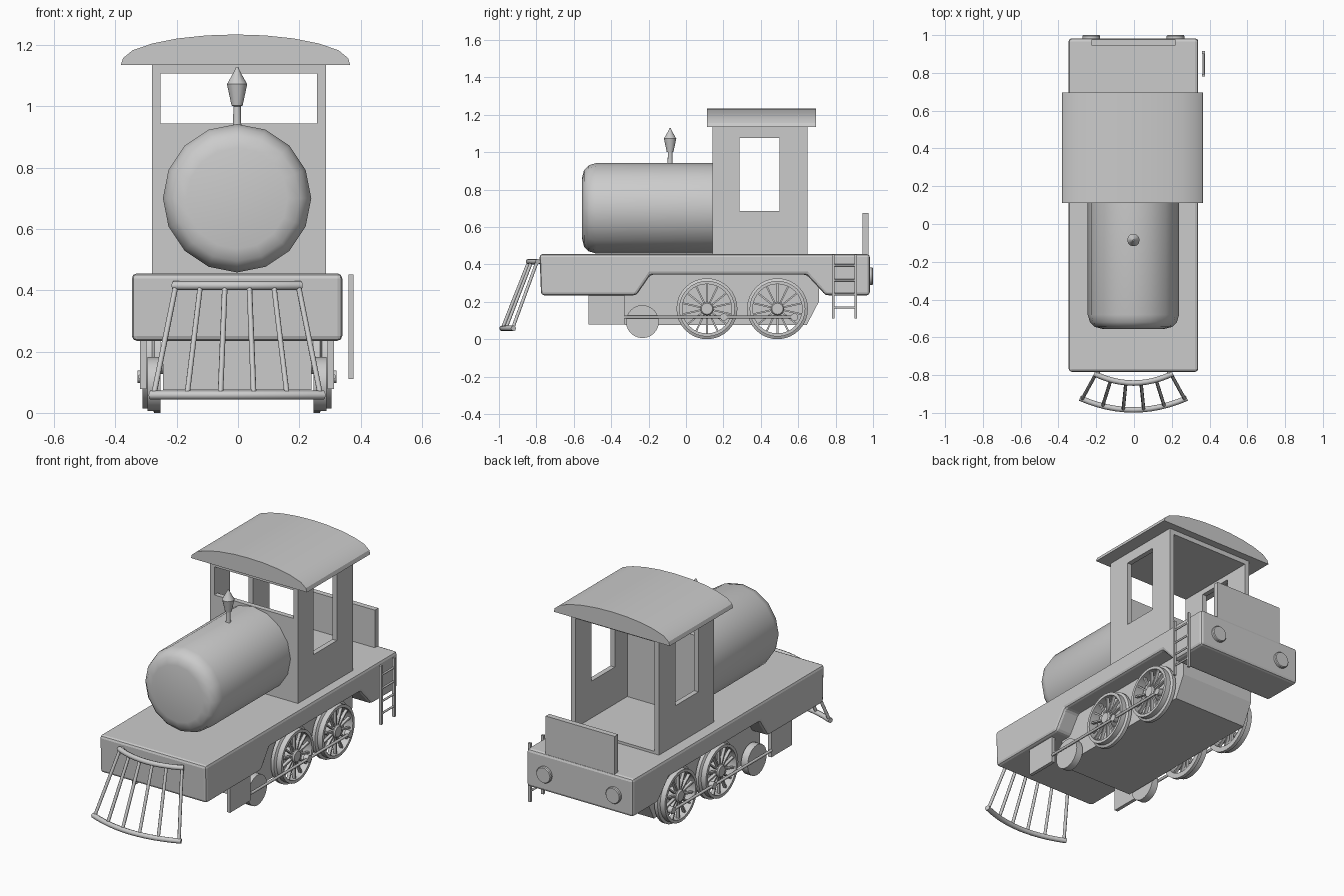
import bpy, bmesh, math
from mathutils import Vector, Matrix

if "Cube" in bpy.data.objects:
    bpy.data.objects.remove(bpy.data.objects["Cube"])

XC = -0.003
TO_X = Matrix.Rotation(math.pi / 2, 4, 'Y')     # local z -> world x
TO_Y = Matrix.Rotation(-math.pi / 2, 4, 'X')    # local z -> world y


def make(name, bm, smooth=None):
    bmesh.ops.recalc_face_normals(bm, faces=bm.faces)
    me = bpy.data.meshes.new(name)
    bm.to_mesh(me)
    bm.free()
    ob = bpy.data.objects.new(name, me)
    bpy.context.collection.objects.link(ob)
    if smooth:
        bpy.ops.object.select_all(action='DESELECT')
        bpy.context.view_layer.objects.active = ob
        ob.select_set(True)
        bpy.ops.object.shade_smooth_by_angle(angle=math.radians(smooth))
    return ob


def box(name, lo, hi):
    lo, hi = Vector(lo), Vector(hi)
    bm = bmesh.new()
    m = Matrix.Translation((lo + hi) / 2) @ Matrix.Diagonal((*(hi - lo), 1))
    bmesh.ops.create_cube(bm, size=1, matrix=m)
    return make(name, bm)


def prism(name, pts, vec):
    """Extrude a planar outline along vec."""
    bm = bmesh.new()
    f = bm.faces.new([bm.verts.new(p) for p in pts])
    r = bmesh.ops.extrude_face_region(bm, geom=[f])
    vs = [v for v in r['geom'] if isinstance(v, bmesh.types.BMVert)]
    bmesh.ops.translate(bm, vec=vec, verts=vs)
    return bm


def lathe(name, prof, n, matrix, closed=False, smooth=35, phase=0.0):
    """Spin (radius, height) points around local z."""
    bm = bmesh.new()
    rings = [[bm.verts.new((r * math.cos(phase + 2 * math.pi * i / n),
                            r * math.sin(phase + 2 * math.pi * i / n), h))
              for i in range(n)] for r, h in prof]
    pairs = list(zip(rings, rings[1:] + rings[:1])) if closed else list(zip(rings, rings[1:]))
    for a, b in pairs:
        for i in range(n):
            j = (i + 1) % n
            bm.faces.new((a[i], a[j], b[j], b[i]))
    if not closed:
        bm.faces.new(rings[0])
        bm.faces.new(rings[-1])
    bm.transform(matrix)
    return make(name, bm, smooth)


def tube(name, pts, r):
    """Round bar through a few points."""
    cu = bpy.data.curves.new(name, 'CURVE')
    cu.dimensions = '3D'
    cu.bevel_depth, cu.bevel_resolution, cu.use_fill_caps = r, 2, True
    sp = cu.splines.new('POLY')
    sp.points.add(len(pts) - 1)
    for p, co in zip(sp.points, pts):
        p.co = (*co, 1)
    ob = bpy.data.objects.new(name, cu)
    bpy.context.collection.objects.link(ob)
    return ob


# running board with wheel arch, softly bevelled
side = [(-.783, .455), (-.775, .235), (-.265, .235), (-.19, .345),
        (.645, .345), (.746, .235), (.983, .235), (.983, .455)]
body = make("running_board", prism("b", [(XC - .343, y, z) for y, z in side], (.686, 0, 0)))
bev = body.modifiers.new("bevel", 'BEVEL')
bev.width, bev.segments = .016, 2

# chassis block between the wheels
ch = [(-.33, .075), (.645, .075), (.71, .2), (.71, .36), (-.18, .36), (-.33, .24)]
make("chassis", prism("c", [(XC - .242, y, z) for y, z in ch], (.484, 0, 0)))

# boiler and chimney
lathe("boiler", [(.165, -.555), (.205, -.545), (.23, -.52), (.242, -.48), (.242, .15)],
      16, Matrix.Translation((XC, 0, .7)) @ TO_Y, smooth=50)
lathe("chimney", [(.016, .92), (.013, .95), (.012, 1.0), (.018, 1.002), (.033, 1.072),
                  (.009, 1.115), (.004, 1.128)], 12, Matrix.Translation((XC, -.085, 0)))

# cab shell with open back and window openings
cab = box("cab", (-.281, .142, .45), (.287, .65, 1.137))
cutters = [box("cab_inside_cutter", (-.252, .172, .47), (.258, .8, 1.107)),
           box("front_window_cutter", (-.252, .05, .943), (.258, .3, 1.107)),
           box("side_window_cutter", (-.5, .287, .685), (.5, .5, 1.075))]
for c in cutters:
    m = cab.modifiers.new(c.name, 'BOOLEAN')
    m.operation, m.solver, m.object = 'DIFFERENCE', 'EXACT', c
bpy.context.view_layer.update()
cut = bpy.data.meshes.new_from_object(cab.evaluated_get(bpy.context.evaluated_depsgraph_get()))
cab.modifiers.clear()
cab.data = cut
for c in cutters:
    bpy.data.objects.remove(c)

# arched roof
half = [(.374, 1.135), (.367, 1.157), (.335, 1.183), (.27, 1.205), (.19, 1.221), (.095, 1.231)]
outline = half + [(0, 1.234)] + [(-x, z) for x, z in reversed(half)]
make("roof", prism("r", [(x - .008, .112, z) for x, z in outline], (0, .583, 0)), 25)

# rear board and buffers
box("rear_board", (-.225, .945, .45), (.22, .977, .674))
for s in (-1, 1):
    lathe("buffer", [(.047, .975), (.047, .995), (.043, 1.0)], 24,
          Matrix.Translation((XC + s * .223, 0, .337)) @ TO_Y)

# wheels, cylinder plates and rods on both sides
rim = [(.133, .25), (.163, .25), (.163, .27), (.149, .277), (.149, .308), (.132, .308)]
for s in (-1, 1):
    flip = Matrix.Diagonal((s, 1, 1, 1))
    for y in (.112, .489):
        place = Matrix.Translation((XC, y, .163)) @ flip @ TO_X
        lathe("wheel_rim", rim, 32, place, closed=True)
        lathe("wheel_hub", [(.036, .24), (.036, .3), (.03, .308)], 16, place)
        bm = bmesh.new()
        for i in range(14):
            a = Matrix.Rotation(2 * math.pi * i / 14, 4, 'Z')
            bmesh.ops.create_cube(bm, size=1, matrix=place @ a @
                                  Matrix.Translation((.085, 0, .287)) @
                                  Matrix.Diagonal((.11, .009, .018, 1)))
        make("wheel_spokes", bm)
        lathe("crank_pin", [(.02, .295), (.02, .324)], 16,
              Matrix.Translation((XC, y + .09, .118)) @ flip @ TO_X)
    lathe("front_wheel", [(.088, .25), (.088, .292)], 24,
          Matrix.Translation((XC, -.233, .094)) @ flip @ TO_X)
    x = XC + s * .315
    tube("drive_rod", [(x, -.33, .118), (x, .59, .118)], .008)
    xa, xb = sorted((XC + s * .295, XC + s * .316))
    box("cylinder_plate", (xa, -.52, .078), (xb, -.33, .25))

# ladder on the right side
for y in (.788, .908):
    box("ladder_rail", (.361, y - .007, .11), (.377, y + .007, .452))
for z in (.17, .24, .315, .395):
    tube("ladder_rung", [(.369, .788, z), (.369, .908, z)], .006)


# cowcatcher: two curved bars joined by six slanted ones
def arc(t, w, y_end, y_mid, z):
    return (XC + w * t, y_mid + (y_end - y_mid) * t * t, z)


upper = (.208, -.792, -.842, .415)
lower = (.283, -.922, -.984, .058)
for nm, a in (("upper", upper), ("lower", lower)):
    tube("cowcatcher_" + nm + "_bar", [arc(i / 6, *a) for i in range(-6, 7)], .0145)
for i in range(6):
    t = -.96 + i * .384
    tube("cowcatcher_slat", [arc(t, *upper), arc(t, *lower)], .009)
for s in (-1, 1):
    x = XC + s * .19
    tube("cowcatcher_mount", [(x, -.8, .415), (x, -.77, .415)], .012)
